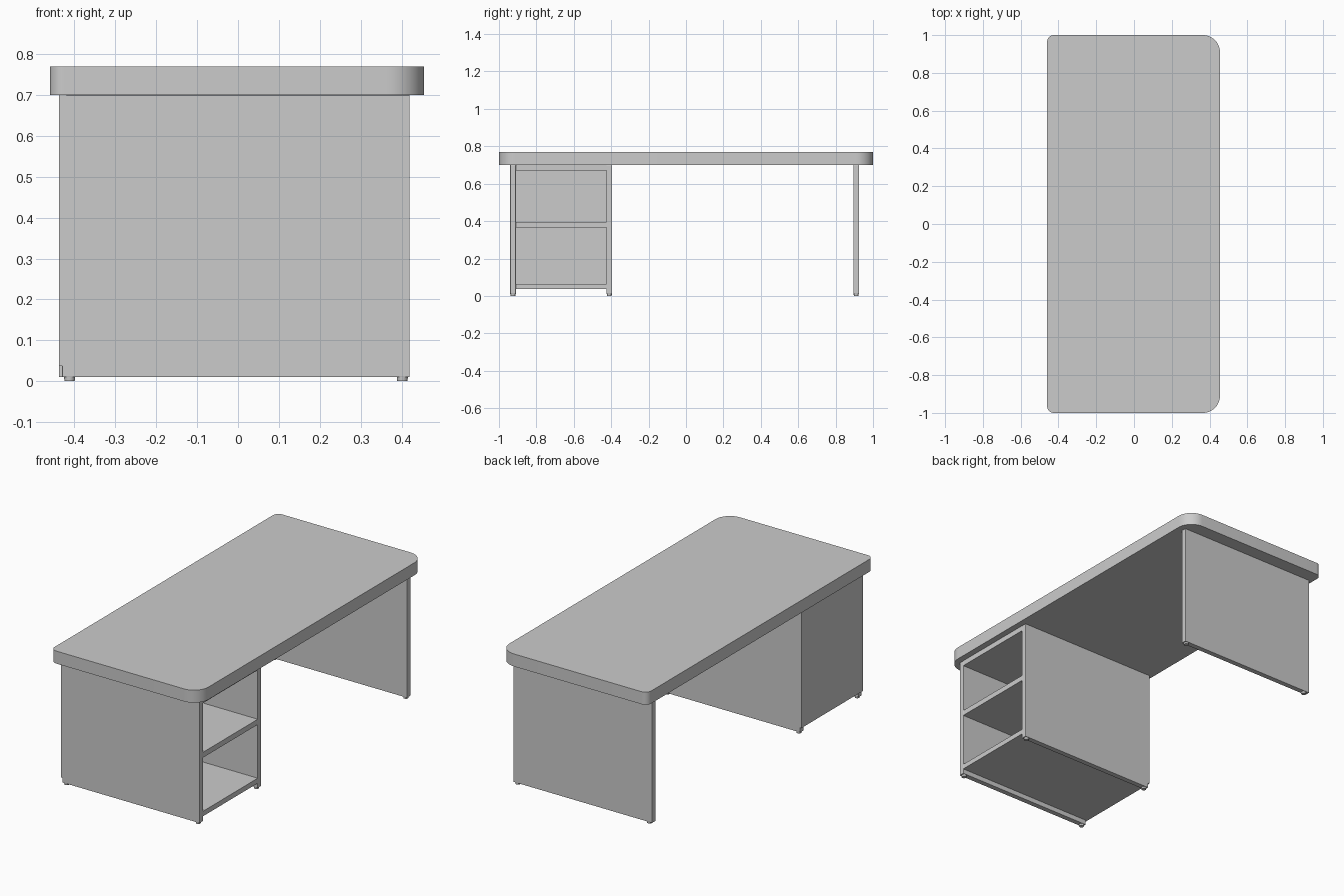
import bpy, bmesh
from math import sin, cos, pi

if "Cube" in bpy.data.objects:
    bpy.data.objects.remove(bpy.data.objects["Cube"])


def finish(name, bm):
    bmesh.ops.recalc_face_normals(bm, faces=bm.faces)
    mesh = bpy.data.meshes.new(name)
    bm.to_mesh(mesh)
    bm.free()
    obj = bpy.data.objects.new(name, mesh)
    bpy.context.collection.objects.link(obj)
    return obj


def smooth(obj):
    bpy.ops.object.select_all(action='DESELECT')
    obj.select_set(True)
    bpy.context.view_layer.objects.active = obj
    bpy.ops.object.shade_smooth_by_angle(angle=0.6)


def board(name, x, y, z, bevel=0.0):
    """Rectangular board given by its (min, max) extent on each axis."""
    bm = bmesh.new()
    bmesh.ops.create_cube(bm, size=1)
    for v in bm.verts:
        for i, (lo, hi) in enumerate((x, y, z)):
            v.co[i] = hi if v.co[i] > 0 else lo
    obj = finish(name, bm)
    if bevel:
        mod = obj.modifiers.new("edge_rounding", 'BEVEL')
        mod.width = bevel
        mod.segments = 2
    return obj


def rounded_slab(name, x, y, z, r_back, r_front, steps=12):
    """Slab with separate corner radii on its -x and +x sides."""
    corners = [(x[1], y[1], r_front, 1, 1), (x[0], y[1], r_back, -1, 1),
               (x[0], y[0], r_back, -1, -1), (x[1], y[0], r_front, 1, -1)]
    bm = bmesh.new()
    verts = []
    for k, (cx, cy, r, sx, sy) in enumerate(corners):
        for i in range(steps + 1):
            a = pi / 2 * (k + i / steps)
            verts.append(bm.verts.new((cx - sx * r + r * cos(a),
                                       cy - sy * r + r * sin(a), z[0])))
    face = bm.faces.new(verts)
    ext = bmesh.ops.extrude_face_region(bm, geom=[face])["geom"]
    for v in ext:
        if isinstance(v, bmesh.types.BMVert):
            v.co.z = z[1]
    obj = finish(name, bm)
    smooth(obj)
    return obj


# Table top
rounded_slab("table_top", (-0.46, 0.455), (-1, 1), (0.70, 0.77), 0.035, 0.09)

# Upright panels, each on two small round feet
T = 0.03
for name, y0 in (("cabinet_outer_side", -0.94), ("cabinet_inner_side", -0.425),
                 ("leg_panel", 0.895)):
    x0 = -0.438 if name == "leg_panel" else -0.43
    board(name, (x0, 0.42), (y0, y0 + T), (0.01, 0.70), 0.002)
    for side, x in (("back", -0.412), ("front", 0.402)):
        bm = bmesh.new()
        bmesh.ops.create_cone(bm, cap_ends=True, segments=24,
                              radius1=0.0125, radius2=0.0135, depth=0.01)
        bmesh.ops.translate(bm, verts=bm.verts, vec=(x, y0 + T / 2, 0.005))
        smooth(finish(f"{name}_{side}_foot", bm))

# Cabinet back and shelves
board("cabinet_back", (-0.438, -0.42), (-0.94, -0.395), (0.037, 0.70))
for name, z in (("cabinet_bottom", (0.037, 0.065)),
                ("cabinet_shelf", (0.365, 0.395)),
                ("cabinet_ceiling", (0.67, 0.70))):
    board(name, (-0.42, 0.42), (-0.91, -0.425), z)
